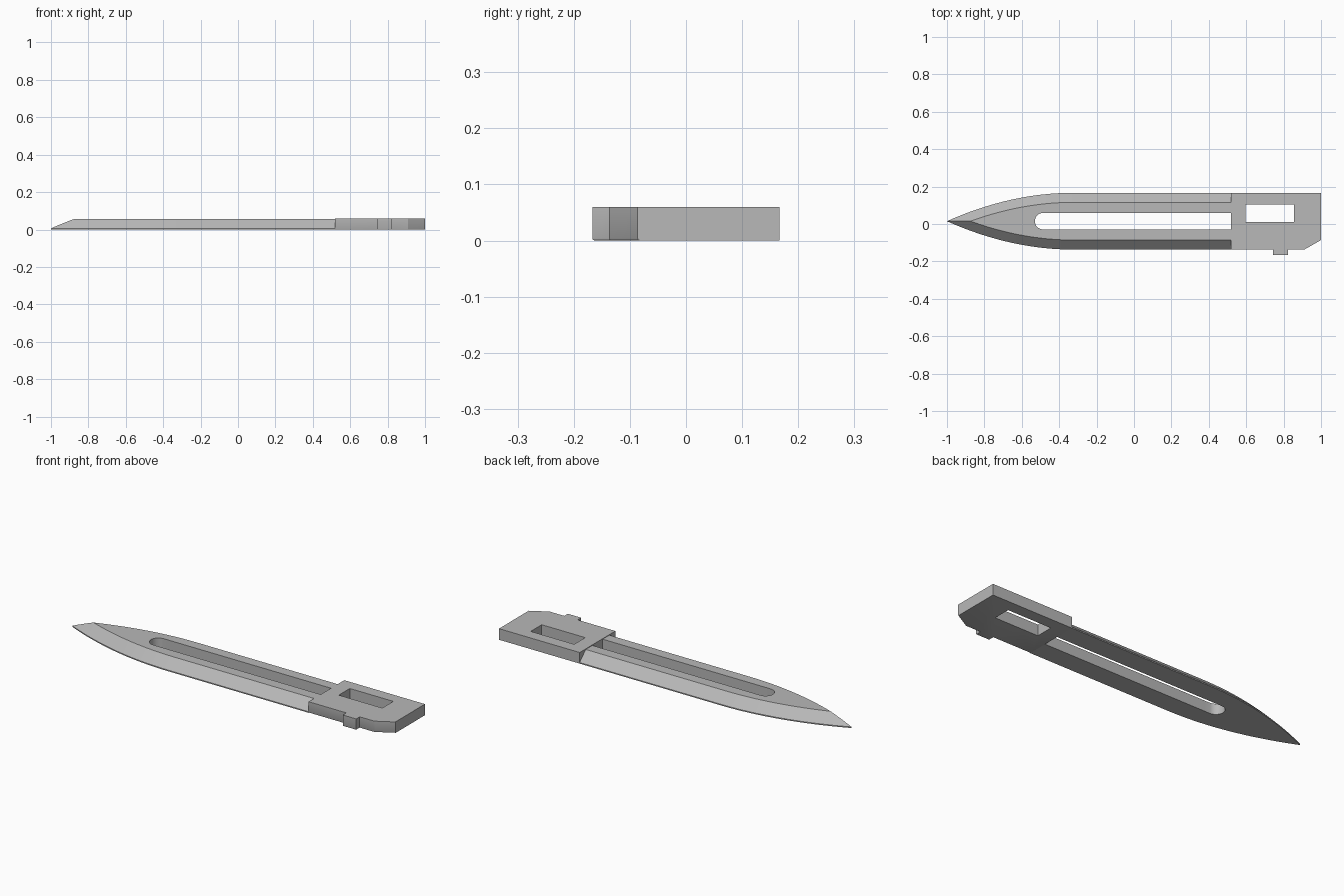
import bpy
import bmesh
import math

if "Cube" in bpy.data.objects:
    bpy.data.objects.remove(bpy.data.objects["Cube"], do_unlink=True)

MID = 0.015          # centre line of the blade in y
HALF = 0.152         # half width of the blade
RIM = 0.006          # height of the thin cutting rim
SLOPE = 0.051        # width and height of the ground edge
TAPER = -0.32        # where the straight part begins
SHOULDER = 0.518     # where blade meets handle

steel = bpy.data.materials.new("grey steel")
steel.use_nodes = True
colour = (0.48, 0.48, 0.48, 1)
steel.diffuse_color = colour
steel.node_tree.nodes["Principled BSDF"].inputs["Base Color"].default_value = colour


def make_object(name, bm):
    bmesh.ops.recalc_face_normals(bm, faces=bm.faces)
    mesh = bpy.data.meshes.new(name)
    bm.to_mesh(mesh)
    bm.free()
    mesh.materials.append(steel)
    obj = bpy.data.objects.new(name, mesh)
    bpy.context.collection.objects.link(obj)
    return obj


def prism(name, outline, bottom, top):
    bm = bmesh.new()
    face = bm.faces.new([bm.verts.new((x, y, bottom)) for x, y in outline])
    raised = bmesh.ops.extrude_face_region(bm, geom=[face])["geom"]
    verts = [v for v in raised if isinstance(v, bmesh.types.BMVert)]
    bmesh.ops.translate(bm, verts=verts, vec=(0, 0, top - bottom))
    return make_object(name, bm)


def activate(obj):
    bpy.ops.object.select_all(action="DESELECT")
    obj.select_set(True)
    bpy.context.view_layer.objects.active = obj


def cut(obj, cutter):
    mod = obj.modifiers.new("opening", "BOOLEAN")
    mod.operation = "DIFFERENCE"
    mod.solver = "EXACT"
    mod.object = cutter
    activate(obj)
    bpy.ops.object.modifier_apply(modifier=mod.name)
    bpy.data.objects.remove(cutter, do_unlink=True)


# Blade: roof-shaped sections lofted from the tip to the shoulder
ridge_end = math.sqrt(1 - SLOPE / HALF)
steps = sorted({i / 20 for i in range(21)} | {ridge_end}, reverse=True)
stations = [(TAPER - (1 + TAPER) * u, HALF * (1 - u * u)) for u in steps]
stations.append((SHOULDER, HALF))
bm = bmesh.new()
rings = []
for x, w in stations:
    flat = max(0, w - SLOPE)
    crest = RIM + min(w, SLOPE)
    section = [(-w, 0), (w, 0), (w, RIM), (flat, crest), (-flat, crest), (-w, RIM)]
    rings.append([bm.verts.new((x, MID + y, z)) for y, z in section])
for a, b in zip(rings, rings[1:]):
    for i in range(6):
        j = (i + 1) % 6
        bm.faces.new((a[i], a[j], b[j], b[i]))
bm.faces.new(rings[0])
bm.faces.new(rings[-1])
bmesh.ops.remove_doubles(bm, verts=bm.verts, dist=0.00001)
bmesh.ops.dissolve_degenerate(bm, edges=bm.edges, dist=0.00001)
blade = make_object("blade", bm)

# Long slot with a round end
r = 0.044
slot = [(-0.486 + r * math.cos(a), MID + r * math.sin(a))
        for a in (math.pi * (0.5 + i / 16) for i in range(17))]
slot += [(0.6, MID - r), (0.6, MID + r)]
cut(blade, prism("slot_cutter", slot, -0.1, 0.2))

# Handle with a chamfered corner and a small side tab
handle = prism("handle", [
    (SHOULDER, -0.137), (0.743, -0.137), (0.743, -0.167), (0.823, -0.167),
    (0.823, -0.137), (0.91, -0.137), (1, -0.086), (1, 0.167), (SHOULDER, 0.167),
], 0, 0.06)

# Soften the lower front edges of the handle
bm = bmesh.new()
bm.from_mesh(handle.data)
lower = [e for e in bm.edges if all(v.co.z < 0.001 and v.co.y < -0.08 for v in e.verts)]
bmesh.ops.bevel(bm, geom=lower, offset=0.004, segments=2, profile=0.5, affect="EDGES")
bm.to_mesh(handle.data)
bm.free()

# Rectangular window
window = [(0.595, 0.01), (0.855, 0.01), (0.855, 0.104), (0.595, 0.104)]
cut(handle, prism("window_cutter", window, -0.1, 0.2))

# Smooth curves, crisp edges
for part in (blade, handle):
    activate(part)
    bpy.ops.object.shade_smooth_by_angle(angle=math.radians(25))
